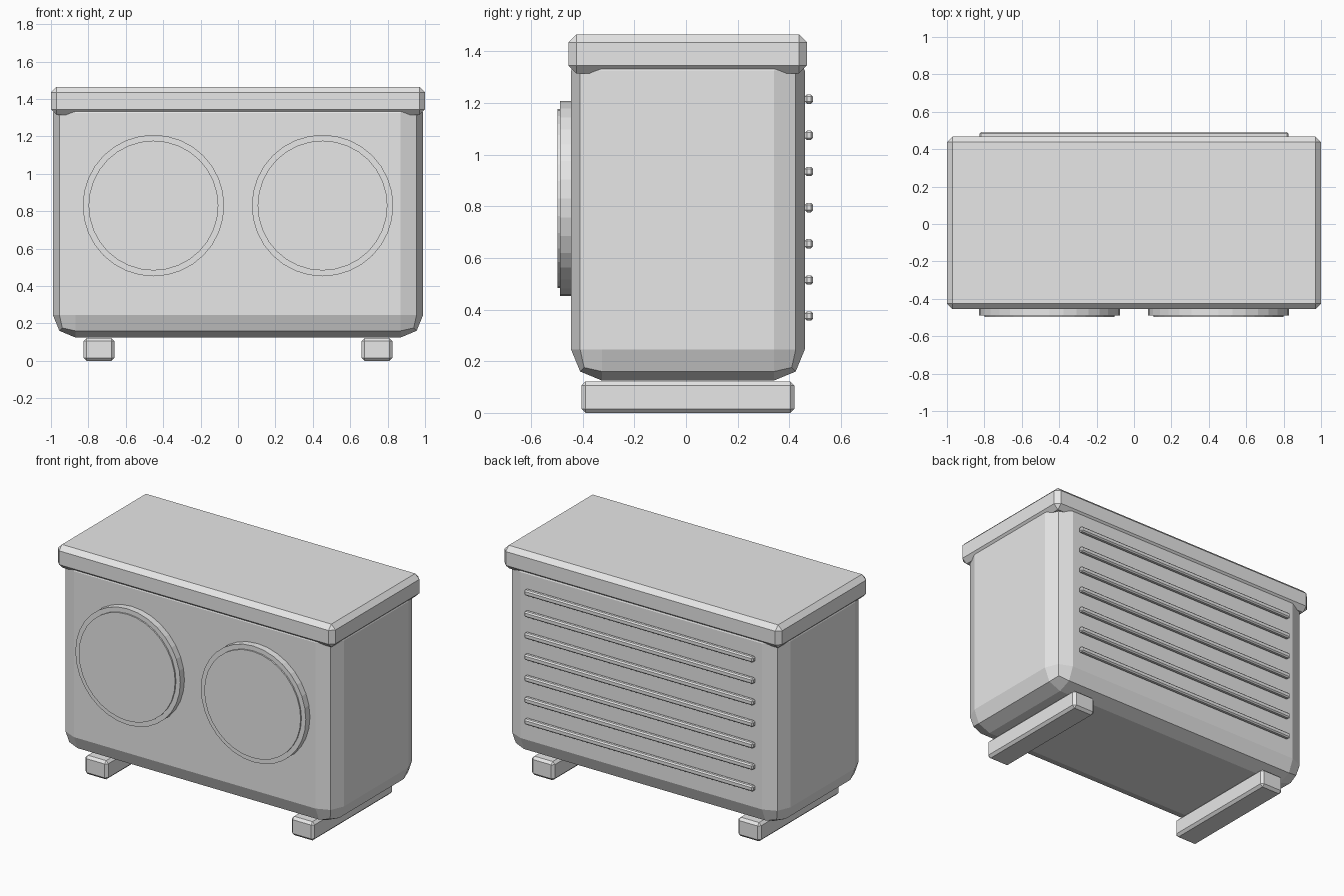
import bpy
import math

cube = bpy.data.objects.get("Cube")
if cube:
    bpy.data.objects.remove(cube, do_unlink=True)

GREY = (0.8, 0.8, 0.8, 1.0)
metal = bpy.data.materials.new("light_grey_metal")
metal.use_nodes = True
metal.diffuse_color = GREY
metal.node_tree.nodes["Principled BSDF"].inputs["Base Color"].default_value = GREY


def box(name, low, high, bevel, segments=1):
    """Box between two corners with bevelled edges."""
    centre = [(a + b) / 2 for a, b in zip(low, high)]
    bpy.ops.mesh.primitive_cube_add(size=1, location=centre)
    obj = bpy.context.object
    obj.name = name
    obj.scale = [b - a for a, b in zip(low, high)]
    bpy.ops.object.transform_apply(location=False, rotation=False, scale=True)
    mod = obj.modifiers.new("Bevel", "BEVEL")
    mod.width = bevel
    mod.segments = segments
    obj.data.materials.append(metal)
    return obj


def disc(name, x, z, radius, front, back):
    """Cylinder facing the front, between two depths."""
    bpy.ops.mesh.primitive_cylinder_add(
        vertices=32, radius=radius, depth=back - front,
        location=(x, (front + back) / 2, z), rotation=(math.pi / 2, 0, 0))
    obj = bpy.context.object
    obj.name = name
    obj.data.materials.append(metal)
    return obj


# Casing and lid
box("casing", (-0.99, -0.445, 0.125), (0.99, 0.46, 1.445), 0.12, 2)
box("lid", (-1, -0.455, 1.315), (1, 0.468, 1.465), 0.03)

# Fan covers and feet, one of each per side
for side, sign in (("left", 1), ("right", -1)):
    disc(side + "_fan_ring", sign * 0.452, 0.83, 0.378, -0.488, -0.43)
    disc(side + "_fan_plate", sign * 0.452, 0.83, 0.347, -0.497, -0.43)
    x = sign * 0.743
    box(side + "_foot", (x - 0.082, -0.405, 0), (x + 0.082, 0.42, 0.122), 0.016)

# Cooling fins across the back
for i in range(7):
    z = 0.375 + i * 0.14
    box(f"back_fin_{i + 1}", (-0.825, 0.46, z - 0.018), (0.825, 0.492, z + 0.018), 0.008)
